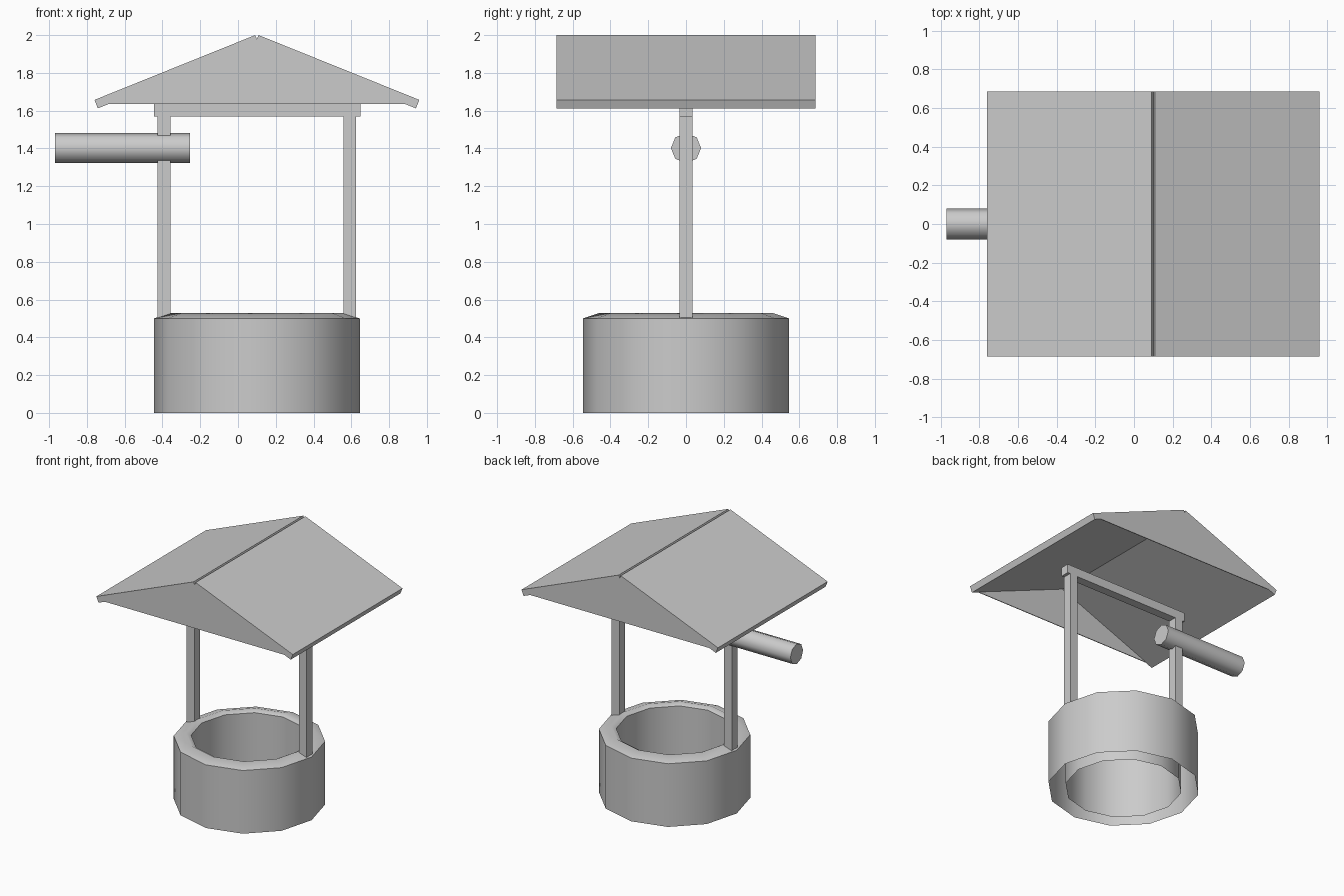
import bpy, bmesh, math
from mathutils import Matrix, Vector

cube = bpy.data.objects.get("Cube")
if cube:
    bpy.data.objects.remove(cube, do_unlink=True)

GREY = (0.6, 0.6, 0.6, 1.0)
grey = bpy.data.materials.new("plain_grey")
grey.use_nodes = True
grey.diffuse_color = GREY
grey.node_tree.nodes["Principled BSDF"].inputs["Base Color"].default_value = GREY

CX = 0.1  # axis of the well and roof


def finish(name, bm, smooth_angle=None):
    """Turn a bmesh into a named, coloured object."""
    bmesh.ops.recalc_face_normals(bm, faces=bm.faces)
    mesh = bpy.data.meshes.new(name)
    bm.to_mesh(mesh)
    bm.free()
    mesh.materials.append(grey)
    obj = bpy.data.objects.new(name, mesh)
    bpy.context.collection.objects.link(obj)
    if smooth_angle:
        bpy.ops.object.select_all(action="DESELECT")
        obj.select_set(True)
        bpy.context.view_layer.objects.active = obj
        bpy.ops.object.shade_smooth_by_angle(angle=math.radians(smooth_angle))
    return obj


def box(name, center, size):
    bm = bmesh.new()
    bmesh.ops.create_cube(bm, size=1, matrix=Matrix.Translation(center) @ Matrix.Diagonal((*size, 1)))
    return finish(name, bm)


def prism(name, profile, y0, y1):
    """Extrude an x-z outline along y."""
    bm = bmesh.new()
    face = bm.faces.new([bm.verts.new((x, y0, z)) for x, z in profile])
    ext = bmesh.ops.extrude_face_region(bm, geom=[face])
    verts = [v for v in ext["geom"] if isinstance(v, bmesh.types.BMVert)]
    bmesh.ops.translate(bm, verts=verts, vec=(0, y1 - y0, 0))
    return finish(name, bm)


# Well wall: outer and inner skin with a sloped rim, open underneath
bm = bmesh.new()
profile = [(0.545, 0), (0.545, 0.5), (0.455, 0.53), (0.42, 0.51), (0.42, 0)]
pts = [bm.verts.new((CX + r, 0, z)) for r, z in profile]
edges = [bm.edges.new(pair) for pair in zip(pts, pts[1:])]
bmesh.ops.spin(bm, geom=pts + edges, cent=(CX, 0, 0), axis=(0, 0, 1),
               angle=math.tau, steps=12, use_merge=True)
bmesh.ops.remove_doubles(bm, verts=bm.verts, dist=0.0001)
finish("well_wall", bm, 50)

# Posts and cross beam
for side, label in ((-1, "right"), (1, "left")):
    box(label + "_post", Vector((CX + side * 0.492, 0, 1.03)), (0.068, 0.07, 1.08))
box("cross_beam", Vector((CX + 0.002, 0, 1.603)), (1.095, 0.068, 0.07))

# Winch log through the right post
bm = bmesh.new()
place = Matrix.Translation((-0.612, 0, 1.402)) @ Matrix.Rotation(math.pi / 2, 4, "Y")
bmesh.ops.create_cone(bm, cap_ends=True, segments=8, radius1=0.08, radius2=0.08,
                      depth=0.715, matrix=place)
finish("winch_log", bm, 50)

# Roof slabs with a small groove between them at the ridge
for side, label in ((-1, "right"), (1, "left")):
    outline = [(0.009, 2.0), (0, 1.978), (0, 1.95), (0.842, 1.612), (0.86, 1.657)]
    prism(label + "_roof_slab", [(CX + side * x, z) for x, z in outline], -0.686, 0.686)

# Thin gable panels closing both ends of the hollow roof
gable = [(CX - 0.79, 1.635), (CX + 0.79, 1.635), (CX, 1.952)]
for side, label in ((-1, "front"), (1, "back")):
    prism(label + "_gable", gable, side * 0.686, side * 0.68)
